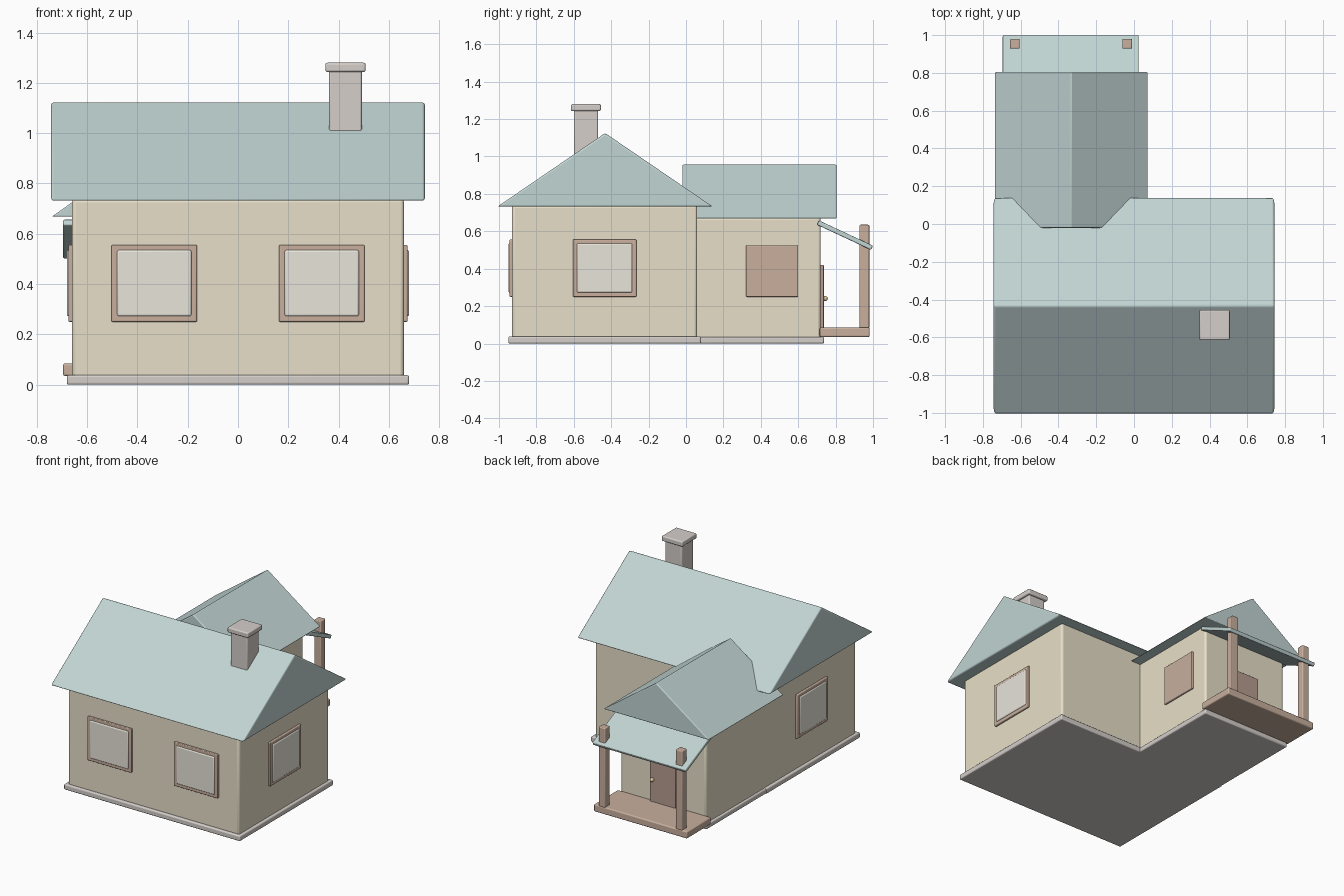
import bpy, math
from mathutils import Matrix

if "Cube" in bpy.data.objects:
    bpy.data.objects.remove(bpy.data.objects["Cube"])


def material(name, rgb):
    m = bpy.data.materials.new(name)
    m.diffuse_color = (*rgb, 1)
    m.use_nodes = True
    m.node_tree.nodes["Principled BSDF"].inputs["Base Color"].default_value = m.diffuse_color
    return m


CREAM = material("cream_wall", (0.80, 0.74, 0.58))
TEAL = material("roof_teal", (0.53, 0.66, 0.65))
STONE = material("stone", (0.66, 0.62, 0.59))
WOOD = material("wood", (0.58, 0.43, 0.34))
GLASS = material("pane", (0.80, 0.78, 0.70))
DARKWOOD = material("door_wood", (0.48, 0.34, 0.28))
BRASS = material("brass", (0.75, 0.60, 0.35))


def finish(obj, mat, bevel):
    obj.data.materials.append(mat)
    if bevel:
        b = obj.modifiers.new("Bevel", 'BEVEL')
        b.width = bevel
        b.segments = 3
        b.limit_method = 'ANGLE'
    bpy.ops.object.select_all(action='DESELECT')
    obj.select_set(True)
    bpy.context.view_layer.objects.active = obj
    bpy.ops.object.shade_smooth_by_angle(angle=math.radians(35))
    return obj


def box(name, x, y, z, mat, bevel=0.008):
    """Rounded box from (min, max) ranges."""
    c = [(r[0] + r[1]) / 2 for r in (x, y, z)]
    bpy.ops.mesh.primitive_cube_add(size=1, location=c)
    o = bpy.context.object
    o.name = name
    o.data.transform(Matrix.Diagonal((x[1] - x[0], y[1] - y[0], z[1] - z[0], 1)))
    return finish(o, mat, bevel)


def prism(name, profile, lo, hi, axis, mat, bevel):
    """Extrude a (horizontal, z) profile along x or y."""
    n = len(profile)
    place = (lambda t, p: (t, p[0], p[1])) if axis == 'X' else (lambda t, p: (p[0], t, p[1]))
    verts = [place(t, p) for t in (lo, hi) for p in profile]
    faces = [list(range(n))[::-1], list(range(n, 2 * n))]
    faces += [[i, (i + 1) % n, n + (i + 1) % n, n + i] for i in range(n)]
    if axis == 'Y':
        faces = [f[::-1] for f in faces]
    me = bpy.data.meshes.new(name)
    me.from_pydata(verts, [], faces)
    o = bpy.data.objects.new(name, me)
    bpy.context.collection.objects.link(o)
    return finish(o, mat, bevel)


def window(name, axis, wall, out, centre, w, z, pane=True):
    """Framed window on a wall; out is +1 or -1 along the wall's normal axis."""
    def slab(part, half, zr, depth, mat, bevel):
        d = sorted((wall - out * 0.02, wall + out * depth))
        s = (centre - half, centre + half)
        xr, yr = (d, s) if axis == 'X' else (s, d)
        box(name + part, xr, yr, zr, mat, bevel)
    slab("_frame", w / 2, z, 0.014, WOOD, 0.005)
    if pane:
        slab("_pane", w / 2 - 0.022, (z[0] + 0.022, z[1] - 0.02), 0.02, GLASS, 0.008)


# Main block and wing, with stone plinths
box("main_walls", (-0.66, 0.66), (-0.93, 0.06), (0.02, 0.74), CREAM, 0.015)
box("wing_walls", (-0.66, 0.0), (0.0, 0.72), (0.02, 0.675), CREAM, 0.015)
box("main_plinth", (-0.68, 0.68), (-0.95, 0.08), (0.0, 0.038), STONE)
box("wing_plinth", (-0.675, 0.015), (0.0, 0.738), (0.0, 0.036), STONE)

# Solid gable roofs
prism("main_roof", [(-1.008, 0.732), (0.143, 0.732), (-0.4325, 1.125)], -0.743, 0.743, 'X', TEAL, 0.01)
prism("wing_roof", [(-0.74, 0.668), (0.075, 0.668), (-0.3325, 0.958)], -0.02, 0.805, 'Y', TEAL, 0.006)

# Chimney
box("chimney", (0.362, 0.492), (-0.6, -0.47), (0.97, 1.25), STONE)
box("chimney_cap", (0.347, 0.507), (-0.615, -0.455), (1.243, 1.28), STONE)

# Windows
for i, x in enumerate((-0.333, 0.333)):
    window(f"front_window_{i}", 'Y', -0.93, -1, x, 0.34, (0.25, 0.556))
for side, s in (("right", 1), ("left", -1)):
    window(f"{side}_window", 'X', s * 0.66, s, -0.435, 0.34, (0.25, 0.556))
window("wing_window", 'X', 0.0, 1, 0.46, 0.28, (0.25, 0.525), pane=False)

# Door and knob
box("door", (-0.435, -0.235), (0.70, 0.737), (0.05, 0.42), DARKWOOD, 0.005)
bpy.ops.mesh.primitive_uv_sphere_add(segments=16, ring_count=10, radius=0.014, location=(-0.258, 0.744, 0.24))
bpy.context.object.name = "door_knob"
finish(bpy.context.object, BRASS, 0)

# Porch deck, posts and lean-to roof
box("porch_deck", (-0.695, 0.025), (0.715, 0.982), (0.035, 0.085), WOOD)
for i, x in enumerate((-0.631, -0.036)):
    box(f"porch_post_{i}", (x - 0.026, x + 0.026), (0.928, 0.98), (0.08, 0.635), WOOD, 0.006)
prism("porch_roof", [(0.70, 0.635), (0.989, 0.5), (1.0, 0.523), (0.711, 0.658)], -0.695, 0.025, 'X', TEAL, 0.006)
